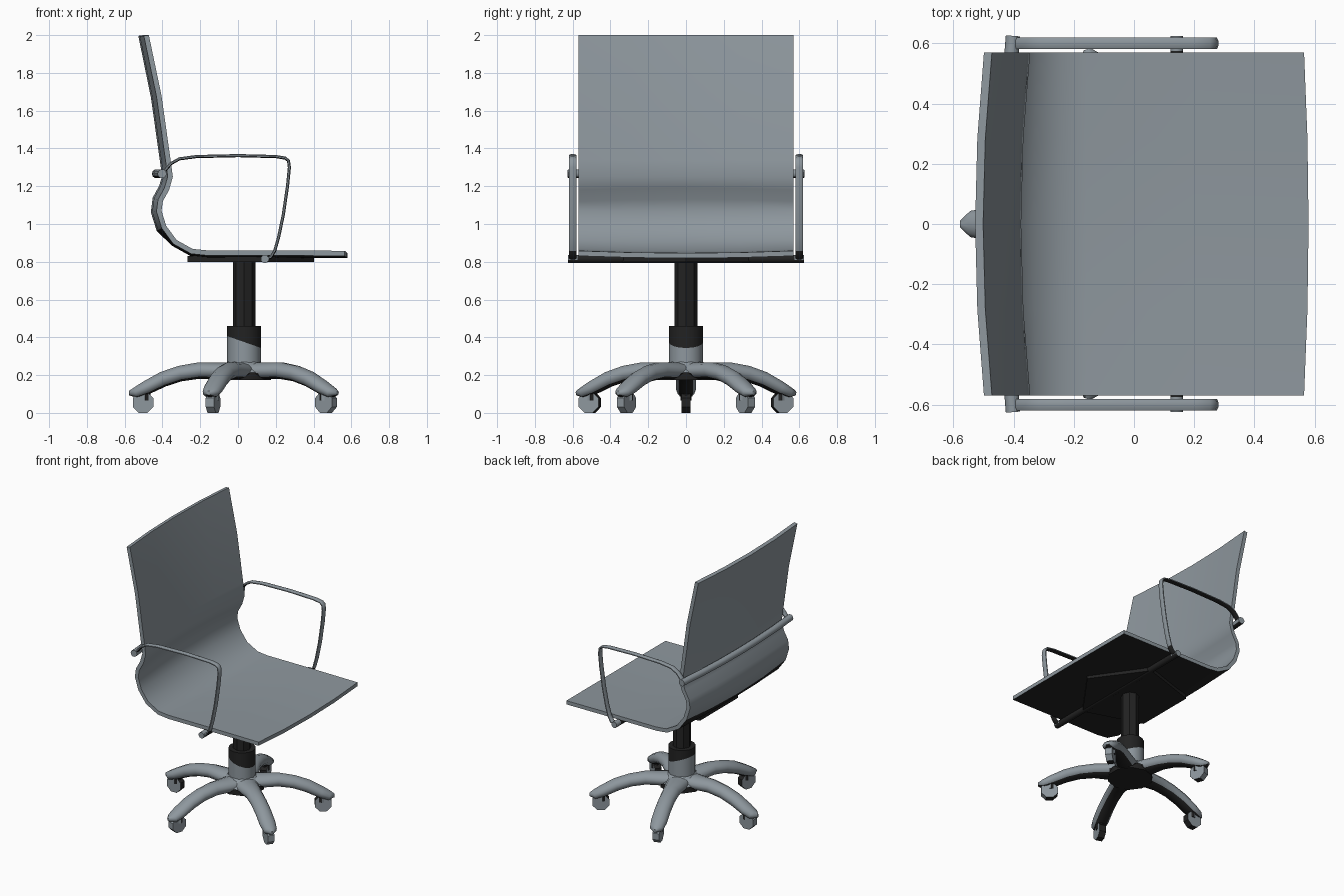
import bpy, bmesh, math
from mathutils import Vector, Matrix

if "Cube" in bpy.data.objects:
    bpy.data.objects.remove(bpy.data.objects["Cube"])


def material(name, colour):
    m = bpy.data.materials.new(name)
    m.diffuse_color = (*colour, 1)
    m.use_nodes = True
    m.node_tree.nodes["Principled BSDF"].inputs["Base Color"].default_value = m.diffuse_color
    return m


grey = material("slate grey", (0.27, 0.31, 0.34))
black = material("black", (0.016, 0.016, 0.016))
CX = 0.033  # column axis


def finish(name, bm, dark=lambda f: False, angle=40):
    """Make the object; faces for which dark(face) holds become black."""
    bmesh.ops.recalc_face_normals(bm, faces=bm.faces)
    bm.normal_update()
    for f in bm.faces:
        f.material_index = 1 if dark(f) else 0
    me = bpy.data.meshes.new(name)
    bm.to_mesh(me)
    bm.free()
    me.materials.append(grey)
    me.materials.append(black)
    ob = bpy.data.objects.new(name, me)
    bpy.context.collection.objects.link(ob)
    bpy.ops.object.select_all(action='DESELECT')
    ob.select_set(True)
    bpy.context.view_layer.objects.active = ob
    bpy.ops.object.shade_smooth_by_angle(angle=math.radians(angle))
    return ob


def below(limit):
    return lambda f: f.normal.z < limit


def everywhere(f):
    return True


def tangents(pts):
    n = len(pts)
    return [(Vector(pts[min(i + 1, n - 1)][:2]) - Vector(pts[max(i - 1, 0)][:2])).normalized()
            for i in range(n)]


def sweep(name, path, place, sides, dark):
    """Sweep an ellipse along (u, w, half_width, half_height); place maps (u, v, w) to space."""
    bm = bmesh.new()
    rings = []
    for (u, w, hw, hh), t in zip(path, tangents(path)):
        ring = []
        for k in range(sides):
            a = math.tau * (k + 0.5) / sides
            o = hh * math.sin(a)
            ring.append(bm.verts.new(place(u - t.y * o, hw * math.cos(a), w + t.x * o)))
        rings.append(ring)
    for a, b in zip(rings, rings[1:]):
        for k in range(sides):
            j = (k + 1) % sides
            bm.faces.new((a[k], a[j], b[j], b[k]))
    bm.faces.new(rings[0])
    bm.faces.new(rings[-1])
    return finish(name, bm, dark, 55)


def cylinder(name, r, depth, sides, matrix, dark, r2=None, cuts=()):
    bm = bmesh.new()
    bmesh.ops.create_cone(bm, cap_ends=True, segments=sides, radius1=r,
                          radius2=r if r2 is None else r2, depth=depth, matrix=matrix)
    for co, no in cuts:
        bmesh.ops.bisect_plane(bm, geom=bm.verts[:] + bm.edges[:] + bm.faces[:],
                               plane_co=co, plane_no=no)
    return finish(name, bm, dark)


def upright(name, r, z0, z1, sides, dark, r2=None, turn=0, cuts=()):
    m = Matrix.Translation((CX, 0, (z0 + z1) / 2)) @ Matrix.Rotation(turn, 4, 'Z')
    return cylinder(name, r, z1 - z0, sides, m, dark, r2, cuts)


# Seat and back: one bent shell, dished across its width, black underneath
profile = [(-0.472, 2.0), (-0.405, 1.68), (-0.357, 1.34), (-0.345, 1.25), (-0.365, 1.18),
           (-0.398, 1.12), (-0.405, 1.07), (-0.38, 0.99), (-0.325, 0.915), (-0.24, 0.868),
           (-0.16, 0.86), (0.2, 0.86), (0.565, 0.858)]
columns = [-0.57, -0.285, 0, 0.285, 0.57]
bm = bmesh.new()
layers = []
for depth in (0, 0.027):
    grid = []
    for i, ((x, z), t) in enumerate(zip(profile, tangents(profile))):
        row = []
        for y in columns:
            dish = 1 - (y / 0.57) ** 2
            off = depth + (0.03 if i < 8 else 0.012) * dish
            front = 0.015 * dish if i == len(profile) - 1 else 0
            zz = 2.0 - 0.15 * depth if i == 0 else z - t.x * off
            row.append(bm.verts.new((x + t.y * off + front, y, zz)))
        grid.append(row)
    layers.append(grid)
rows, cols = len(profile), len(columns)
for g in layers:
    for i in range(rows - 1):
        for j in range(cols - 1):
            bm.faces.new((g[i][j], g[i][j + 1], g[i + 1][j + 1], g[i + 1][j]))
top, low = layers
for i in range(rows - 1):
    for j in (0, cols - 1):
        bm.faces.new((top[i][j], top[i + 1][j], low[i + 1][j], low[i][j]))
for j in range(cols - 1):
    for i in (0, rows - 1):
        bm.faces.new((top[i][j], top[i][j + 1], low[i][j + 1], low[i][j]))
finish("seat_shell", bm, below(-0.6))

# Five-sided plate under the seat, one corner to the front of the seat
upright("seat_plate", 0.37, 0.80, 0.83, 5, everywhere, turn=-math.pi / 2)

# Gas column, two-tone sleeve with a slanted colour line, and base hub
upright("gas_column", 0.06, 0.44, 0.81, 8, everywhere)
slant = Vector((0.35, 0, 1)).normalized()
split = Vector((CX, 0, 0.375))
upright("hub_sleeve", 0.09, 0.22, 0.46, 16,
        lambda f: (f.calc_center_median() - split).dot(slant) > 0, cuts=[(split, slant)])
upright("base_hub", 0.15, 0.175, 0.215, 10, everywhere)
upright("base_hub_top", 0.15, 0.215, 0.272, 10, below(-0.5), r2=0.088)

# Five curved legs with casters, black underneath and on the inner side of the casters
leg = [(0.03, 0.222, 0.085, 0.045), (0.14, 0.222, 0.072, 0.045), (0.24, 0.224, 0.057, 0.045),
       (0.34, 0.208, 0.054, 0.043), (0.43, 0.178, 0.054, 0.042), (0.52, 0.132, 0.054, 0.038),
       (0.575, 0.107, 0.045, 0.03), (0.61, 0.105, 0.012, 0.012)]
axle = Matrix.Rotation(math.pi / 2, 4, 'X') @ Matrix.Rotation(math.pi / 8, 4, 'Z')
for n in range(5):
    m = Matrix.Translation((CX, 0, 0)) @ Matrix.Rotation(math.pi + n * math.tau / 5, 4, 'Z')
    out = m.to_3x3() @ Vector((1, 0, 0))

    def inner(f):
        return f.normal.dot(out) < -0.3 or f.normal.z < -0.8

    sweep(f"base_leg_{n}", leg, lambda u, v, w: m @ Vector((u, v, w)), 12, below(-0.7))
    cylinder(f"caster_wheel_{n}", 0.0595, 0.046, 8,
             m @ Matrix.Translation((0.535, 0, 0.055)) @ axle, inner)
    cylinder(f"caster_stem_{n}", 0.03, 0.07, 8, m @ Matrix.Translation((0.525, 0, 0.1)), inner)

# Cross bars that carry the arms; the seat bar is black except for its ends
ends = [(Vector((0, s * 0.575, 0)), Vector((0, 1, 0))) for s in (-1, 1)]
cylinder("seat_cross_bar", 0.022, 1.25, 10,
         Matrix.Translation((0.142, 0, 0.815)) @ Matrix.Rotation(math.pi / 2, 4, 'X'),
         lambda f: abs(f.calc_center_median().y) < 0.57 and abs(f.normal.y) < 0.5
         or f.normal.z < -0.5, cuts=ends)
bar = [(y, -0.432 + 0.03 * (y / 0.625) ** 2, 0.024, 0.024)
       for y in (-0.625, -0.4, -0.2, 0, 0.2, 0.4, 0.625)]
sweep("back_cross_bar", bar, lambda u, v, w: Vector((w, u, 1.266 + v)), 10, below(-0.7))

# Looped flat arm rests, one per side
arm = [(-0.405, 1.262), (-0.385, 1.285), (-0.355, 1.32), (-0.31, 1.345), (-0.22, 1.357),
       (0, 1.362), (0.2, 1.357), (0.25, 1.349), (0.267, 1.335), (0.272, 1.30), (0.262, 1.20),
       (0.24, 1.05), (0.215, 0.93), (0.195, 0.86), (0.175, 0.825), (0.142, 0.812)]
for side, s in (("left", -1), ("right", 1)):
    sweep(f"arm_rest_{side}", [(x, z, 0.021, 0.009) for x, z in arm],
          lambda u, v, w: Vector((u, s * 0.6 + v, w)), 8, below(-0.35))
